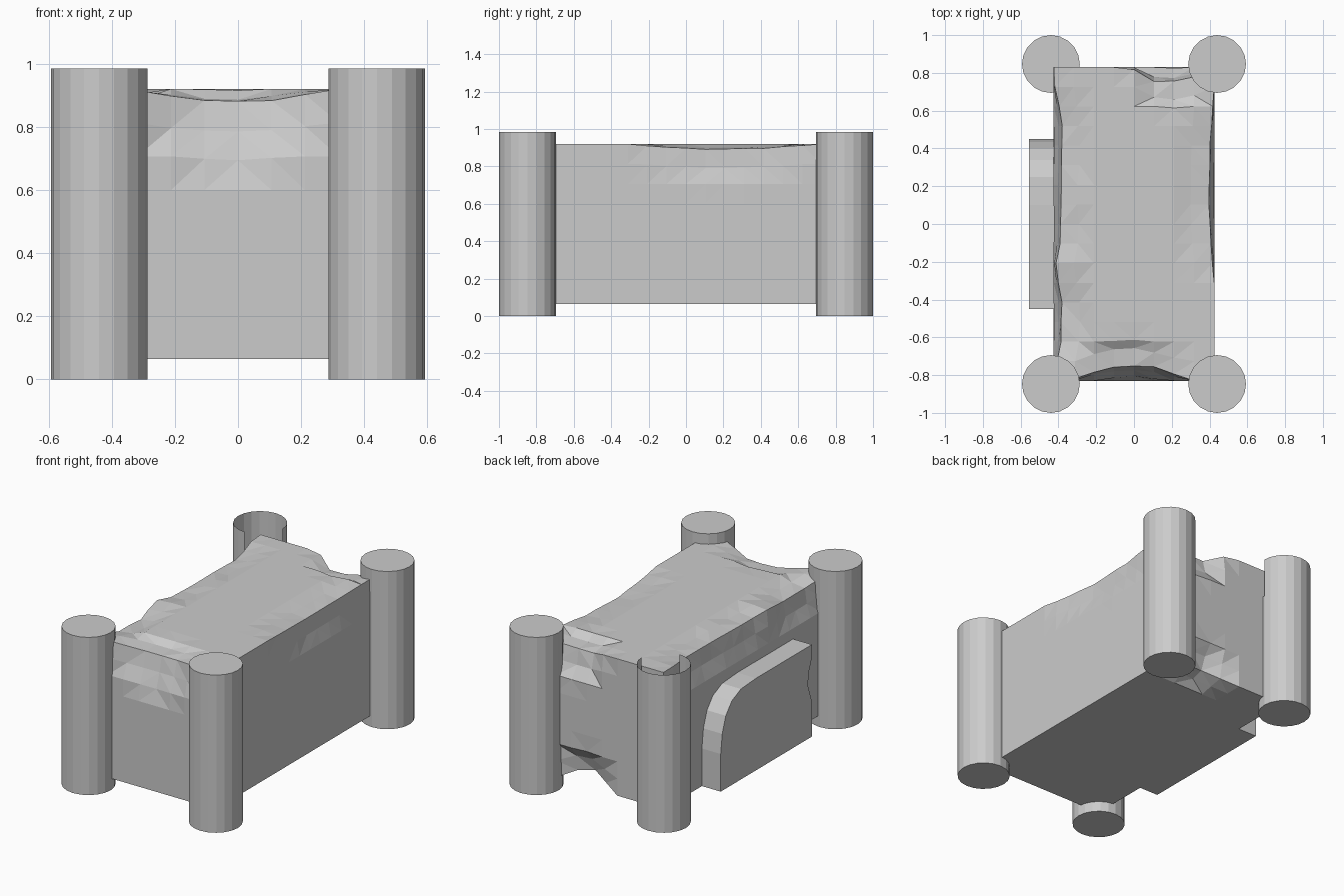
import bpy, bmesh, math, random
from mathutils import Vector, Matrix

if "Cube" in bpy.data.objects:
    bpy.data.objects.remove(bpy.data.objects["Cube"])

random.seed(4)


def finish(bm, name):
    me = bpy.data.meshes.new(name)
    bm.to_mesh(me)
    bm.free()
    ob = bpy.data.objects.new(name, me)
    bpy.context.collection.objects.link(ob)
    return ob


# Corner columns; the back left one is open on top with a torn wall
R, H = 0.153, 0.985


def column(name, x, y, broken=False):
    bm = bmesh.new()
    bmesh.ops.create_cone(bm, cap_ends=True, segments=20, radius1=R, radius2=R, depth=H,
                          matrix=Matrix.Translation((x, y, H / 2)))
    if broken:
        bmesh.ops.bisect_plane(bm, geom=bm.verts[:] + bm.edges[:] + bm.faces[:],
                               plane_co=(0, 0, 0.74), plane_no=(0, 0, 1))
        gone = []
        for f in bm.faces:
            c = f.calc_center_median()
            ang = math.degrees(math.atan2(c.y - y, c.x - x))
            in_gap = c.z > 0.75 and -85 < ang < 0
            if c.z > H - 0.01 or in_gap:
                gone.append(f)
        bmesh.ops.delete(bm, geom=gone, context='FACES')
    return finish(bm, name)


for sx, side in ((-1, "left"), (1, "right")):
    for sy, end in ((-1, "front"), (1, "back")):
        column(f"{end}_{side}_column", sx * 0.44, sy * 0.847, sx < 0 and sy > 0)

# Main block: gridded box with chipped edges
HX, HY, Z0, Z1 = 0.425, 0.83, 0.065, 0.92
bm = bmesh.new()
bmesh.ops.create_cube(bm, size=1, matrix=Matrix.Translation((0, 0, (Z0 + Z1) / 2)) @
                      Matrix.Diagonal((2 * HX, 2 * HY, Z1 - Z0, 1)))


def slice_grid(axis, lo, hi, n):
    no = Vector((0, 0, 0))
    no[axis] = 1
    for i in range(1, n):
        bmesh.ops.bisect_plane(bm, geom=bm.verts[:] + bm.edges[:] + bm.faces[:],
                               plane_co=no * (lo + (hi - lo) * i / n), plane_no=no)


slice_grid(0, -HX, HX, 8)
slice_grid(1, -HY, HY, 16)
slice_grid(2, Z0, Z1, 8)

# Chips: centre, reach along each axis, push at the centre
chips = [
    ((-0.02, -HY, Z1), (0.32, 0.22, 0.25), (0, 0.09, -0.045)),
    ((0.20, HY, Z1), (0.22, 0.22, 0.22), (0, -0.09, -0.06)),
    ((HX, 0.2, Z1), (0.2, 0.5, 0.22), (-0.03, 0, -0.03)),
    ((-HX, 0.4, Z1), (0.2, 0.35, 0.22), (0.05, 0, -0.03)),
    ((-HX, 0.0, Z1), (0.2, 0.25, 0.22), (0.04, 0, -0.03)),
    ((-HX, -0.5, Z1), (0.2, 0.3, 0.22), (0.05, 0, -0.05)),
    ((0.12, HY, Z0), (0.2, 0.2, 0.22), (0, -0.09, 0.07)),
]
for v in bm.verts:
    start = v.co.copy()
    for c, r, push in chips:
        d = math.sqrt(sum(((start[i] - c[i]) / r[i]) ** 2 for i in range(3)))
        if d < 1:
            v.co += Vector(push) * (1 - d * d) * random.uniform(0.75, 1.05)
bmesh.ops.triangulate(bm, faces=bm.faces[:])
finish(bm, "main_block")

# Side slab: profile in y, z with a worn back corner and a notched front edge
profile = [(0.45, 0.065), (0.45, 0.3), (0.435, 0.42), (0.40, 0.52), (0.34, 0.59), (0.25, 0.63),
           (0.1, 0.64), (-0.45, 0.64), (-0.45, 0.56), (-0.42, 0.48), (-0.41, 0.4),
           (-0.445, 0.3), (-0.45, 0.2), (-0.45, 0.065)]
bm = bmesh.new()
face = bm.faces.new([bm.verts.new((-0.42, y, z)) for y, z in profile])
ext = bmesh.ops.extrude_face_region(bm, geom=[face])
bmesh.ops.translate(bm, vec=(-0.135, 0, 0),
                    verts=[g for g in ext["geom"] if isinstance(g, bmesh.types.BMVert)])
bmesh.ops.recalc_face_normals(bm, faces=bm.faces[:])
finish(bm, "side_slab")
